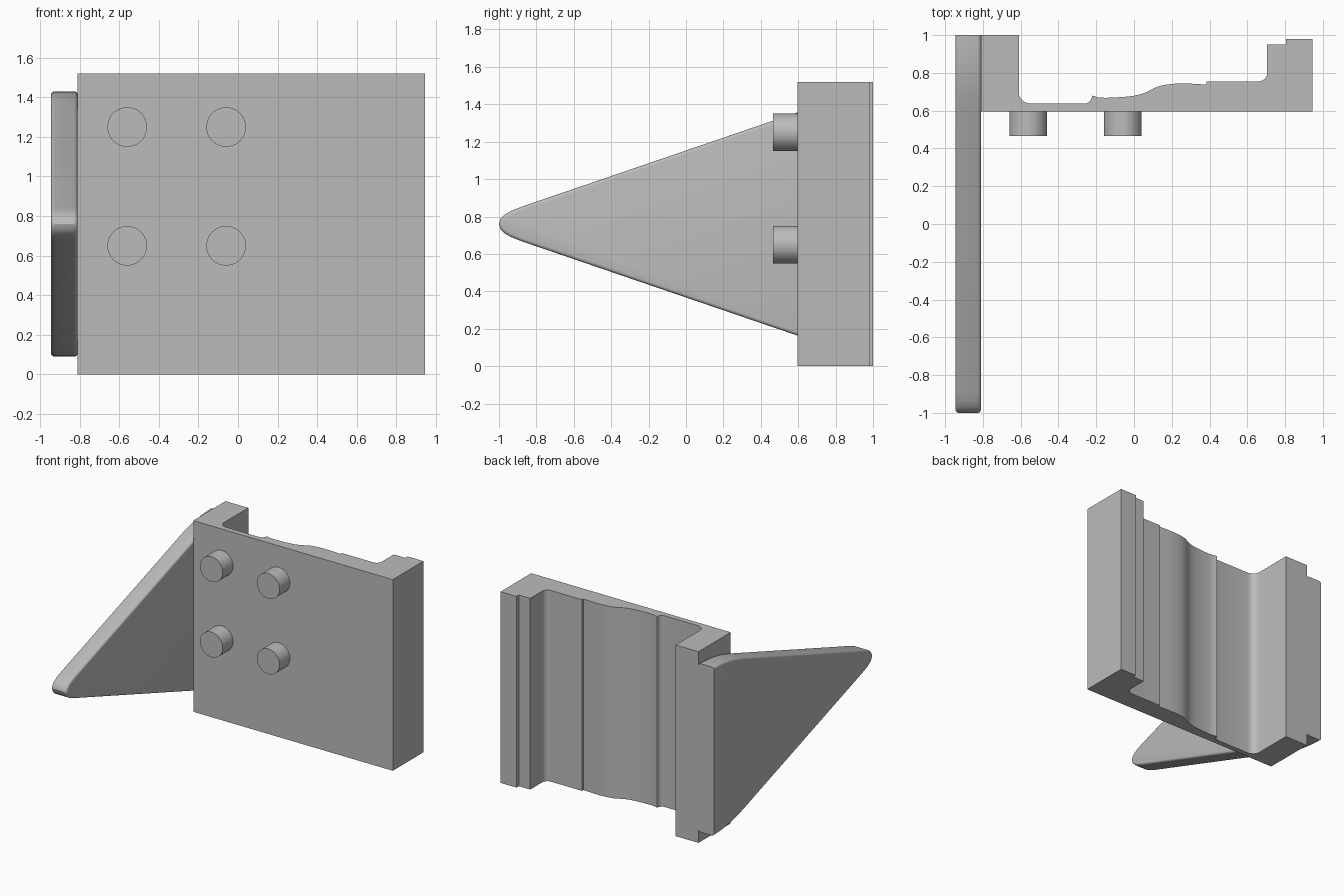
import bpy, bmesh, math
from mathutils import Vector

cube = bpy.data.objects.get("Cube")
if cube:
    bpy.data.objects.remove(cube, do_unlink=True)

GREY = (0.5, 0.5, 0.5, 1)
grey = bpy.data.materials.new("plain grey")
grey.use_nodes = True
grey.diffuse_color = GREY
grey.node_tree.nodes["Principled BSDF"].inputs["Base Color"].default_value = GREY


def arc(cx, cy, r, a0, a1, n=6):
    """Points on an arc, angles in degrees."""
    angles = [math.radians(a0 + (a1 - a0) * i / n) for i in range(n + 1)]
    return [(cx + r * math.cos(a), cy + r * math.sin(a)) for a in angles]


def prism(name, points, direction, rim_bevel=0, keep_back=None):
    """Extrude a closed outline; optionally round its rim except on the back plane."""
    bm = bmesh.new()
    face = bm.faces.new([bm.verts.new(p) for p in points])
    new = bmesh.ops.extrude_face_region(bm, geom=[face], use_keep_orig=True)
    moved = [g for g in new["geom"] if isinstance(g, bmesh.types.BMVert)]
    bmesh.ops.translate(bm, verts=moved, vec=direction)
    bmesh.ops.recalc_face_normals(bm, faces=bm.faces)
    if rim_bevel:
        axis = Vector(direction)
        rim = [e for e in bm.edges
               if abs((e.verts[0].co - e.verts[1].co).dot(axis)) < 1e-6
               and not all(v.co.y > keep_back for v in e.verts)]
        bmesh.ops.bevel(bm, geom=rim, offset=rim_bevel, segments=4,
                        profile=0.5, affect='EDGES', clamp_overlap=True)
        bmesh.ops.recalc_face_normals(bm, faces=bm.faces)
    mesh = bpy.data.meshes.new(name)
    bm.to_mesh(mesh)
    bm.free()
    mesh.materials.append(grey)
    obj = bpy.data.objects.new(name, mesh)
    bpy.context.collection.objects.link(obj)
    smooth(obj)
    return obj


def smooth(obj):
    bpy.ops.object.select_all(action='DESELECT')
    obj.select_set(True)
    bpy.context.view_layer.objects.active = obj
    bpy.ops.object.shade_smooth_by_angle(angle=math.radians(28))


# Main plate with a shaped channel along its back
HEIGHT = 1.52
outline = [(-0.81, 0.595), (0.945, 0.595), (0.945, 0.98), (0.805, 0.98),
           (0.805, 0.95), (0.705, 0.95)]
outline += arc(0.66, 0.8, 0.045, 0, -90)
outline += [(0.385, 0.755), (0.385, 0.738), (0.3, 0.743), (0.22, 0.743), (0.17, 0.738),
            (0.13, 0.729), (0.1, 0.716), (0.07, 0.7), (0.04, 0.688), (0, 0.679),
            (-0.05, 0.673), (-0.1, 0.67), (-0.15, 0.668), (-0.19, 0.67), (-0.22, 0.68)]
outline += arc(-0.262, 0.678, 0.04, 0, -90)
outline += arc(-0.55, 0.698, 0.06, -90, -180)
outline += [(-0.61, 1), (-0.81, 1)]
prism("main_plate", [(x, y, 0) for x, y in outline], (0, 0, HEIGHT))

# Side fin: upper half of the outline, mirrored about its middle height
MID = 0.76
half = [(-0.992, 0.027), (-0.97, 0.05), (-0.935, 0.07), (-0.88, 0.092)]
half += arc(1, -0.47, 1.14, 108.9, 90, 8)
fin = [(-1, 0)] + half + [(y, -h) for y, h in reversed(half)]
prism("side_fin", [(-0.945, y, MID + h) for y, h in fin], (0.135, 0, 0),
      rim_bevel=0.018, keep_back=0.999)

# Four round pegs on the front
for x, side in ((-0.56, "right"), (-0.06, "left")):
    for z, level in ((1.25, "upper"), (0.65, "lower")):
        bpy.ops.mesh.primitive_cylinder_add(vertices=48, radius=0.1, depth=0.14,
                                            location=(x, 0.535, z),
                                            rotation=(math.pi / 2, 0, 0))
        peg = bpy.context.object
        peg.name = f"{level}_{side}_peg"
        peg.data.materials.append(grey)
        smooth(peg)
